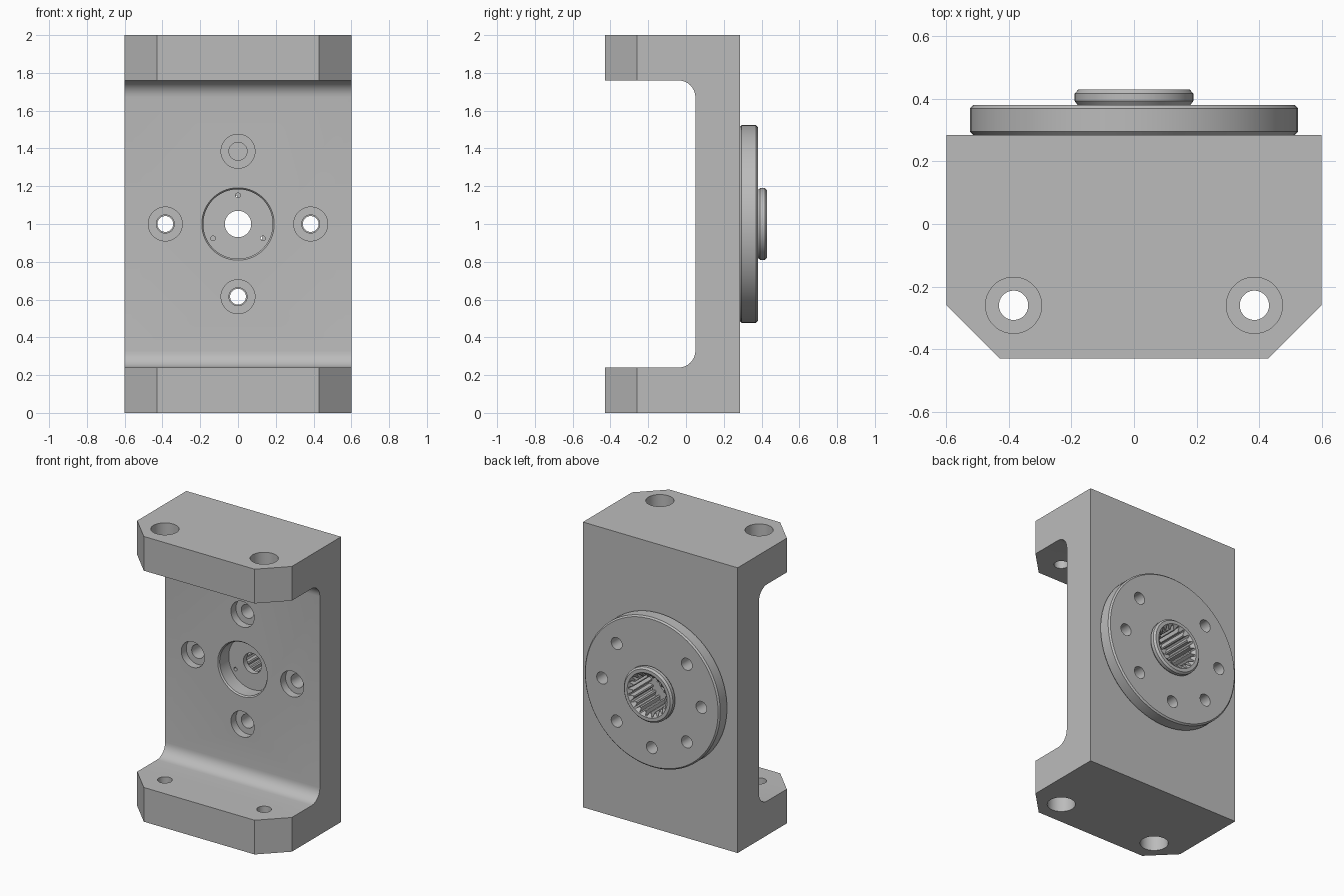
import bpy, bmesh, math

if "Cube" in bpy.data.objects:
    bpy.data.objects.remove(bpy.data.objects["Cube"])

grey = bpy.data.materials.new("plain grey")
grey.diffuse_color = (0.5, 0.5, 0.5, 1)
grey.use_nodes = True
grey.node_tree.nodes["Principled BSDF"].inputs["Base Color"].default_value = grey.diffuse_color


def make(name, verts, faces):
    bm = bmesh.new()
    vs = [bm.verts.new(v) for v in verts]
    for f in faces:
        bm.faces.new([vs[i] for i in f])
    bmesh.ops.recalc_face_normals(bm, faces=bm.faces)
    me = bpy.data.meshes.new(name)
    bm.to_mesh(me)
    bm.free()
    me.materials.append(grey)
    ob = bpy.data.objects.new(name, me)
    bpy.context.collection.objects.link(ob)
    return ob


def stack(name, rings):
    """Closed solid skinned through equally long rings of points."""
    n = len(rings[0])
    verts = [p for r in rings for p in r]
    faces = [(k * n + i, k * n + (i + 1) % n, (k + 1) * n + (i + 1) % n, (k + 1) * n + i)
             for k in range(len(rings) - 1) for i in range(n)]
    faces += [tuple(range(n)), tuple(range((len(rings) - 1) * n, len(rings) * n))]
    return make(name, verts, faces)


def turned(name, profile, a, b, axis="Y", sides=32, shape=lambda i: 1.0):
    """Solid of revolution; profile is (position along axis, radius)."""
    rings = []
    for h, r in profile:
        ring = []
        for i in range(sides):
            t = 2 * math.pi * (i + 0.5) / sides
            u, v = a + r * shape(i) * math.cos(t), b + r * shape(i) * math.sin(t)
            ring.append((u, h, v) if axis == "Y" else (u, v, h))
        rings.append(ring)
    return stack(name, rings)


def cut(ob, cutters):
    bpy.context.view_layer.objects.active = ob
    for c in cutters:
        c.hide_render = True
        m = ob.modifiers.new("cut", "BOOLEAN")
        m.operation, m.solver, m.object = "DIFFERENCE", "EXACT", c
        bpy.ops.object.modifier_apply(modifier=m.name)
    for c in cutters:
        bpy.data.objects.remove(c)


def smooth(ob):
    bpy.ops.object.select_all(action="DESELECT")
    ob.select_set(True)
    bpy.context.view_layer.objects.active = ob
    bpy.ops.object.shade_smooth_by_angle(angle=math.radians(30))


def around(radius, degrees):
    t = math.radians(degrees)
    return radius * math.cos(t), 1 + radius * math.sin(t)


def spline_cutter():
    # toothed bore: two points out, two points in per tooth
    return turned("spline_cutter", [(0.2, 0.15), (0.5, 0.15)], 0, 1, sides=80,
                  shape=lambda i: 1.0 if i % 4 < 2 else 0.82)


# C-shaped bracket with filleted inner corners
R = 0.09
lower = [(-0.43, 0.0), (-0.43, 0.24)]
for i in range(9):
    t = math.pi / 2 * i / 8
    lower.append((0.05 - R + R * math.sin(t), 0.24 + R - R * math.cos(t)))
outline = [(0.285, 0.0)] + lower
outline += [(y, 2 - z) for y, z in reversed(outline)]
bracket = stack("bracket", [[(x, y, z) for y, z in outline] for x in (-0.6, 0.6)])

cutters = []
for s in (-1, 1):
    # chamfered front corners
    tri = [(0.40, -0.46), (0.63, -0.23), (0.63, -0.46)]
    cutters.append(stack("corner_cutter", [[(s * x, y, z) for x, y in tri] for z in (-0.1, 2.1)]))
    # counterbored holes in the two arms
    for base, d in ((0, 1), (2, -1)):
        prof = [(base - d * 0.1, 0.09), (base + d * 0.14, 0.09),
                (base + d * 0.14, 0.047), (base + d * 0.4, 0.047)]
        cutters.append(turned("arm_hole_cutter", prof, s * 0.385, -0.26, "Z"))
# counterbored holes in the web
for deg in (0, 90, 180, 270):
    prof = [(-0.1, 0.09), (0.105, 0.09), (0.105, 0.048), (0.35, 0.048)]
    cutters.append(turned("web_hole_cutter", prof, *around(0.385, deg)))
# central recess, shaft hole and small screw holes
cutters.append(turned("recess_cutter", [(0.0, 0.192), (0.05, 0.192), (0.06, 0.184), (0.16, 0.184),
                                        (0.16, 0.07), (0.25, 0.07)], 0, 1, sides=48))
cutters.append(spline_cutter())
for deg in (90, 210, 330):
    cutters.append(turned("screw_cutter", [(0.1, 0.013), (0.21, 0.013)], *around(0.152, deg), sides=12))
cut(bracket, cutters)
smooth(bracket)

# round flange with raised hub
flange = turned("flange_disc", [(0.285, 0.515), (0.295, 0.525), (0.37, 0.525), (0.38, 0.515),
                                (0.38, 0.18), (0.393, 0.19), (0.417, 0.19), (0.43, 0.178)],
                0, 1, sides=72)
cutters = [spline_cutter(),
           turned("mouth_cutter", [(0.41, 0.13), (0.44, 0.168)], 0, 1, sides=48)]
# seven bolt holes, none at the top
for k in range(8):
    if k != 2:
        cutters.append(turned("bolt_cutter", [(0.2, 0.042), (0.5, 0.042)], *around(0.385, 45 * k)))
cut(flange, cutters)
smooth(flange)
